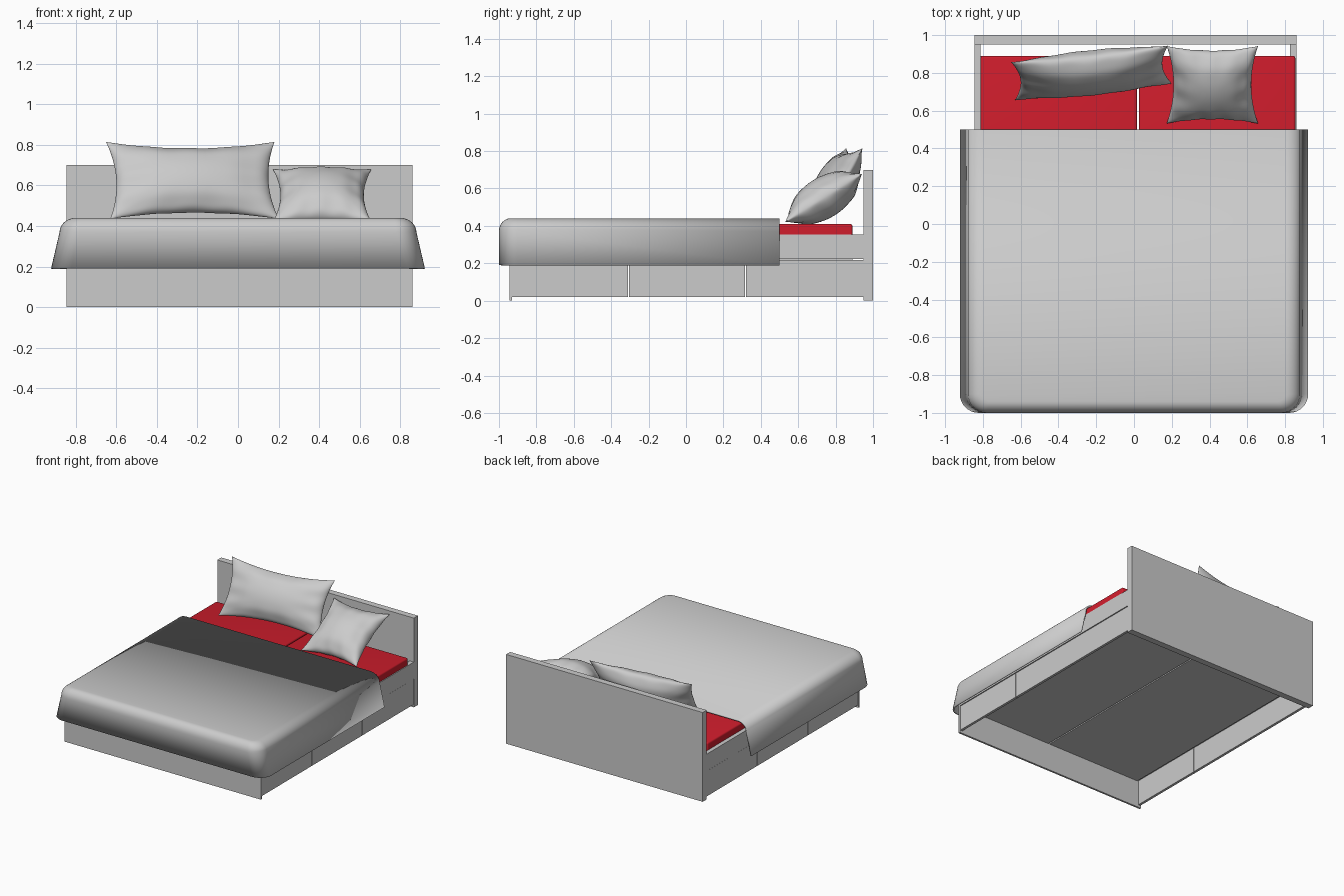
import bpy, bmesh
from math import sin, cos, pi, radians

if "Cube" in bpy.data.objects:
    bpy.data.objects.remove(bpy.data.objects["Cube"])

RED = bpy.data.materials.new("red_fabric")
RED.diffuse_color = (0.62, 0.012, 0.025, 1)
RED.use_nodes = True
RED.node_tree.nodes["Principled BSDF"].inputs["Base Color"].default_value = RED.diffuse_color


def finish(name, bm, smooth=False):
    bmesh.ops.recalc_face_normals(bm, faces=bm.faces)
    me = bpy.data.meshes.new(name)
    bm.to_mesh(me)
    bm.free()
    ob = bpy.data.objects.new(name, me)
    bpy.context.collection.objects.link(ob)
    if smooth:
        bpy.ops.object.select_all(action='DESELECT')
        ob.select_set(True)
        bpy.context.view_layer.objects.active = ob
        bpy.ops.object.shade_smooth_by_angle(angle=radians(40))
    return ob


def box(name, x, y, z, bevel=0, mat=None):
    bm = bmesh.new()
    bmesh.ops.create_cube(bm, size=1)
    for v in bm.verts:
        v.co = [(a + b) / 2 + c * (b - a) for (a, b), c in zip((x, y, z), v.co)]
    if bevel:
        bmesh.ops.bevel(bm, geom=bm.edges[:], offset=bevel, segments=4,
                        profile=0.5, affect='EDGES')
    ob = finish(name, bm, smooth=bool(bevel))
    if mat:
        ob.data.materials.append(mat)
    return ob


def pillow(name, half_w, half_h, thick, pinch, loc, lean, turn, n=40):
    """Two domed sheets sharing a seam, with concave edges and soft creases."""
    bm = bmesh.new()
    s = [sin(pi / 2 * (2 * i / n - 1)) for i in range(n + 1)]
    for side in (1, -1):
        grid = []
        for u in s:
            row = []
            for v in s:
                dome = (max(0, 1 - u * u) * max(0, 1 - v * v)) ** 0.55
                edge = max(abs(u), abs(v)) ** 4
                crease = 1 + 0.12 * edge * (sin(13 * u + 2 * side) + sin(11 * v + 1))
                px = half_w * u * (1 - pinch * half_h / half_w * (1 - v * v))
                py = half_h * v * (1 - pinch * (1 - u * u))
                row.append(bm.verts.new((px, py, side * thick * dome * crease)))
            grid.append(row)
        for i in range(n):
            for j in range(n):
                bm.faces.new((grid[i][j], grid[i + 1][j],
                              grid[i + 1][j + 1], grid[i][j + 1]))
    bmesh.ops.remove_doubles(bm, verts=bm.verts, dist=1e-5)
    ob = finish(name, bm, smooth=True)
    ob.location = loc
    ob.rotation_euler = (radians(lean), 0, radians(turn))


# Frame boards
box("headboard", (-0.845, 0.86), (0.95, 1.0), (0, 0.70))
box("footboard", (-0.845, 0.86), (-0.945, -0.93), (0, 0.355))
for side, outer, inner in (("left", -0.845, -0.813), ("right", 0.86, 0.825)):
    box(side + "_rail", sorted((outer, inner)), (-0.93, 0.95), (0.222, 0.355))
    # Drawer fronts, slightly inset under the rail
    inset = outer * 0.995
    back = inset - 0.02 * (1 if outer > 0 else -1)
    for i, (a, b) in enumerate(((-0.93, -0.31), (-0.306, 0.316), (0.32, 0.95))):
        box(f"{side}_drawer_front_{i + 1}", sorted((inset, back)), (a, b), (0.02, 0.218))

# Base panels and mattresses, one pair per sleeper
for side, x0, x1 in (("left", -0.812, 0.016), ("right", 0.026, 0.854)):
    box(side + "_base_panel", (x0, min(x1, 0.825)), (-0.93, 0.89), (0.215, 0.235))
    box(side + "_mattress", (x0, x1), (-0.925, 0.89), (0.235, 0.41), 0.012, RED)

# Blanket: stacked U-shaped outlines, flared at the sides and rounded at the top
rings = [(0.19, 0.922, 1.0, 0.10), (0.37, 0.88, 1.0, 0.10)]   # z, half width, front, corner
for k in range(1, 9):
    a = pi / 2 * k / 8
    rings.append((0.37 + 0.07 * sin(a), 0.80 + 0.08 * cos(a),
                  0.94 + 0.06 * cos(a), 0.10 - 0.06 * (1 - cos(a))))
bm = bmesh.new()
loops = []
for z, hw, front, r in rings:
    half = [(hw, 0.5)]
    for k in range(9):
        a = pi / 2 * k / 8
        half.append((hw - r + r * cos(a), -front + r - r * sin(a)))
    outline = half + [(-x, y) for x, y in reversed(half)]
    loops.append([bm.verts.new((x, y, z)) for x, y in outline])
for lo, hi in zip(loops, loops[1:]):
    for i in range(len(lo) - 1):
        bm.faces.new((lo[i], lo[i + 1], hi[i + 1], hi[i]))
top = bm.faces.new(loops[-1])
blanket = finish("blanket", bm, smooth=True)
if blanket.data.polygons[-1].normal.z < 0:
    blanket.data.flip_normals()
mod = blanket.modifiers.new("thickness", 'SOLIDIFY')
mod.thickness = 0.012
mod.offset = -1

# Pillows leaning on the headboard
pillow("long_pillow", 0.418, 0.215, 0.10, 0.19, (-0.225, 0.80, 0.625), 62, 6)
pillow("square_pillow", 0.242, 0.242, 0.11, 0.15, (0.415, 0.737, 0.55), 32, 0)
